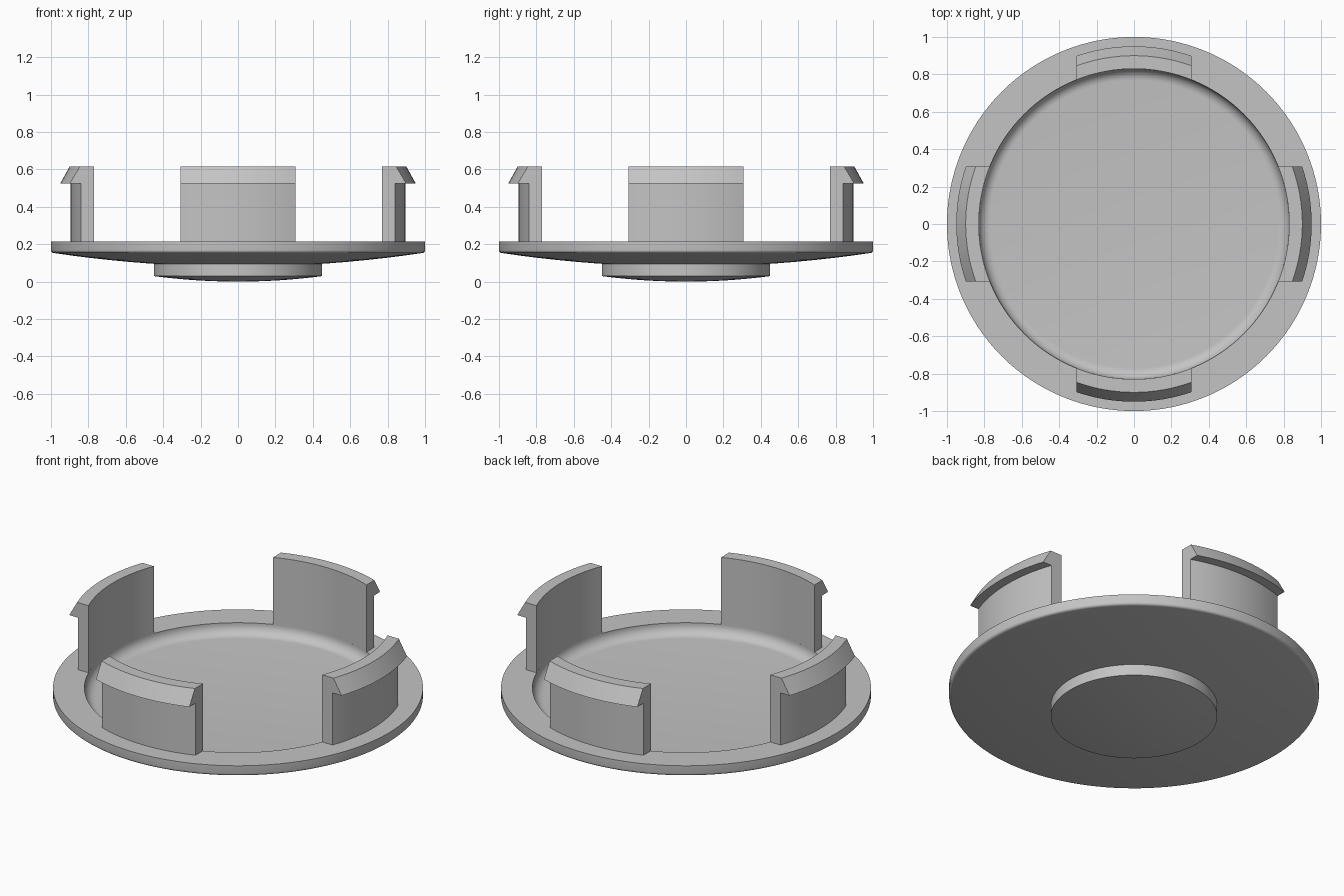
import bpy, bmesh, math

cube = bpy.data.objects.get("Cube")
if cube:
    bpy.data.objects.remove(cube, do_unlink=True)

GREY = (0.55, 0.55, 0.55, 1.0)
plastic = bpy.data.materials.new("grey plastic")
plastic.use_nodes = True
plastic.diffuse_color = GREY
plastic.node_tree.nodes["Principled BSDF"].inputs["Base Color"].default_value = GREY


def finish(bm, name):
    """Turn a bmesh into a smooth-shaded object with sharp edges kept."""
    bmesh.ops.recalc_face_normals(bm, faces=bm.faces[:])
    mesh = bpy.data.meshes.new(name)
    bm.to_mesh(mesh)
    bm.free()
    mesh.materials.append(plastic)
    obj = bpy.data.objects.new(name, mesh)
    bpy.context.collection.objects.link(obj)
    bpy.ops.object.select_all(action="DESELECT")
    bpy.context.view_layer.objects.active = obj
    obj.select_set(True)
    bpy.ops.object.shade_smooth_by_angle(angle=math.radians(30))
    return obj


def lathe(name, profile, steps=128):
    """Spin a (radius, height) profile around the z axis."""
    bm = bmesh.new()
    verts = [bm.verts.new((r, 0, z)) for r, z in profile]
    edges = [bm.edges.new(pair) for pair in zip(verts, verts[1:])]
    bmesh.ops.spin(bm, geom=verts + edges, axis=(0, 0, 1), cent=(0, 0, 0),
                   angle=math.tau, steps=steps, use_merge=True)
    bmesh.ops.remove_doubles(bm, verts=bm.verts[:], dist=1e-4)
    return finish(bm, name)


def arc(cx, cz, radius, start, end, count=8):
    angles = [math.radians(start + (end - start) * i / count) for i in range(count + 1)]
    return [(cx + radius * math.cos(a), cz + radius * math.sin(a)) for a in angles]


def bowl(low, rise, reach, count=10):
    """Shallow parabola from the centre out to a radius."""
    radii = [reach * i / count for i in range(count + 1)]
    return [(r, low + rise * r * r) for r in radii]


# Cap disc: domed outer face, rounded rim, flat recess with a filleted wall
outer = bowl(0.08, 0.075, 0.985)
rim = arc(0.985, 0.168, 0.015, -80, 0, 4) + [(1.0, 0.215), (0.83, 0.215)]
fillet = arc(0.77, 0.21, 0.06, 0, -90)
lathe("cap_disc", outer + rim + fillet + [(0.0, 0.15)])

# Plain round raised pad in the middle of the outer face
lathe("centre_pad", bowl(0.0, 0.145, 0.45) + [(0.45, 0.107), (0.0, 0.095)])

# Snap clips: hooked section swept along the rim between parallel ends
SECTION = [(0.83, 0.195), (0.895, 0.195), (0.895, 0.525),
           (0.95, 0.525), (0.9, 0.615), (0.83, 0.615)]
HALF_WIDTH = 0.308


def snap_clip(name, turn, columns=16):
    bm = bmesh.new()
    rows = []
    for i in range(columns + 1):
        x = HALF_WIDTH * (2 * i / columns - 1)
        rows.append([bm.verts.new((x, -math.sqrt(r * r - x * x), z)) for r, z in SECTION])
    n = len(SECTION)
    for a, b in zip(rows, rows[1:]):
        for j in range(n):
            k = (j + 1) % n
            bm.faces.new((a[j], a[k], b[k], b[j]))
    bm.faces.new(rows[0])
    bm.faces.new(rows[-1])
    clip = finish(bm, name)
    clip.rotation_euler.z = turn


for index, side in enumerate(("front", "left", "back", "right")):
    snap_clip(side + "_clip", index * math.pi / 2)
